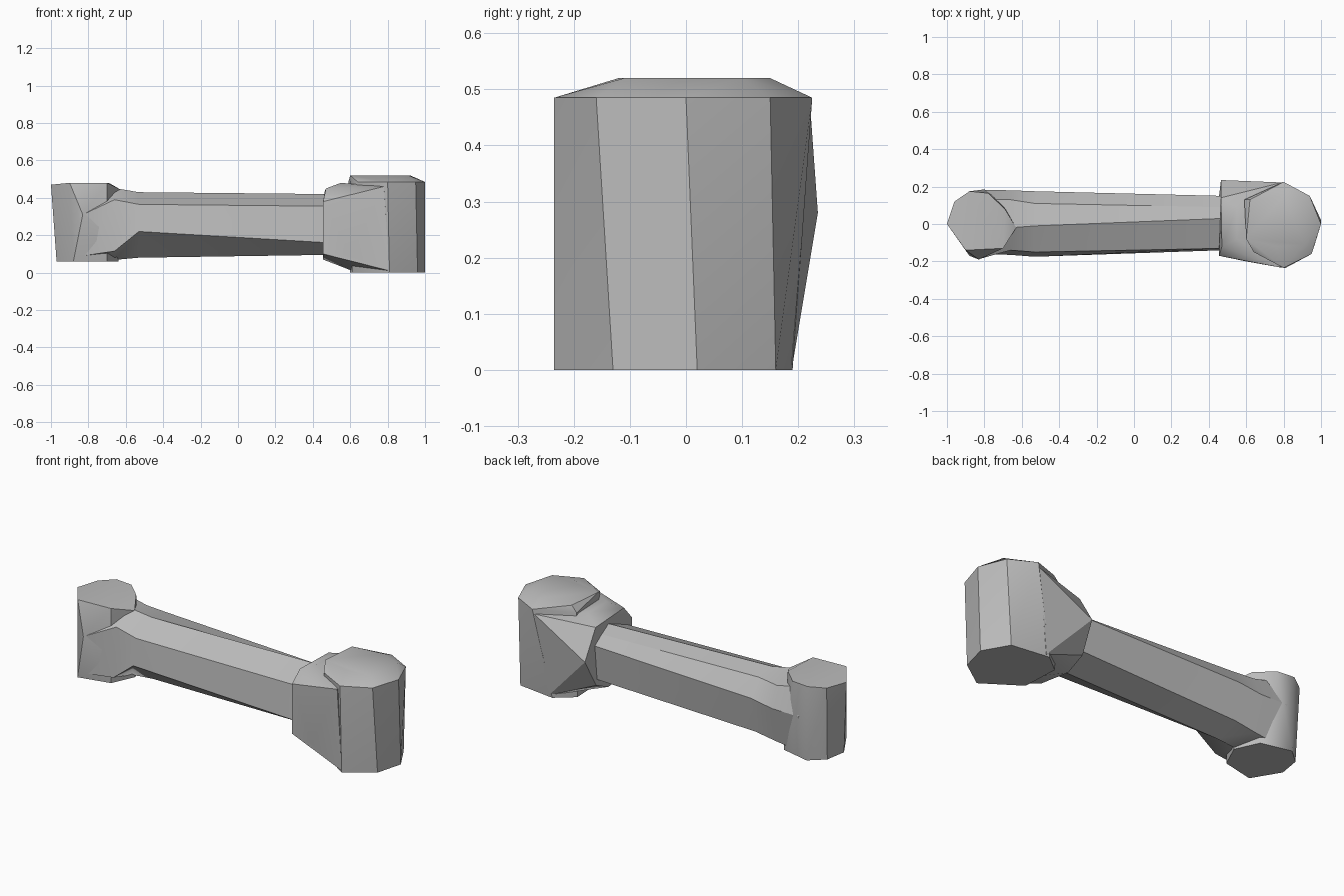
import bpy
import bmesh
import math

cube = bpy.data.objects.get("Cube")
if cube:
    bpy.data.objects.remove(cube, do_unlink=True)

GREY = (0.5, 0.5, 0.5, 1.0)
mat = bpy.data.materials.new("stone grey")
mat.use_nodes = True
mat.diffuse_color = GREY
mat.node_tree.nodes["Principled BSDF"].inputs["Base Color"].default_value = GREY


def finish(name, bm):
    bmesh.ops.recalc_face_normals(bm, faces=bm.faces[:])
    mesh = bpy.data.meshes.new(name)
    bm.to_mesh(mesh)
    bm.free()
    mesh.materials.append(mat)
    obj = bpy.data.objects.new(name, mesh)
    bpy.context.collection.objects.link(obj)
    bpy.ops.object.select_all(action="DESELECT")
    obj.select_set(True)
    bpy.context.view_layer.objects.active = obj
    bpy.ops.object.shade_smooth_by_angle(angle=math.radians(30))


def hull(name, points):
    """Faceted solid wrapped around its corner points."""
    bm = bmesh.new()
    for p in points:
        bm.verts.new(p)
    res = bmesh.ops.convex_hull(bm, input=bm.verts[:])
    loose = {v for v in res["geom_interior"] if isinstance(v, bmesh.types.BMVert)}
    bmesh.ops.delete(bm, geom=list(loose), context="VERTS")
    bmesh.ops.dissolve_limit(bm, angle_limit=0.02, verts=bm.verts[:], edges=bm.edges[:])
    finish(name, bm)


def loft(name, sections):
    """Skin closed (x, [(y, z), ...]) sections and cap both ends."""
    bm = bmesh.new()
    rings = [[bm.verts.new((x, y, z)) for y, z in sec] for x, sec in sections]
    for a, b in zip(rings, rings[1:]):
        for i in range(len(a)):
            j = (i + 1) % len(a)
            bm.faces.new((a[i], a[j], b[j], b[i]))
    bm.faces.new(rings[0])
    bm.faces.new(rings[-1])
    finish(name, bm)


def at_z(z, outline):
    return [(x, y, z) for x, y in outline]


# Large end: slightly tapered barrel with a chamfered top
barrel_top = at_z(0.52, [(0.6, -0.08), (0.76, -0.12), (0.91, -0.11),
                         (0.92, 0.1), (0.8, 0.15), (0.62, 0.13)])
barrel_rim = at_z(0.485, [(1, 0), (0.95, -0.16), (0.8, -0.235), (0.64, -0.15),
                          (0.59, 0.13), (0.8, 0.225), (0.94, 0.15)])
barrel_foot = at_z(0, [(1, 0.02), (0.96, -0.13), (0.81, -0.235), (0.61, -0.1),
                       (0.6, 0.11), (0.7, 0.19), (0.92, 0.16)])
hull("large_end", barrel_top + barrel_rim + barrel_foot)

# Flared collar whose flanks run flush into the barrel
hull("collar", [(0.455, -0.17, 0.38), (0.455, -0.17, 0.1), (0.455, 0.04, 0.07),
                (0.455, 0.15, 0.12), (0.465, 0.235, 0.28), (0.465, 0.14, 0.44),
                (0.47, -0.12, 0.45), (0.55, 0.09, 0.48), (0.55, -0.08, 0.48),
                (0.6, -0.2, 0.09), (0.64, -0.205, 0.37), (0.78, -0.232, 0.46),
                (0.81, -0.234, 0.01), (0.62, 0.2, 0.37), (0.79, 0.222, 0.46),
                (0.62, 0.17, 0.1), (0.72, 0.19, 0.01), (0.61, 0, 0.01)])

# Tapered shaft with seven facets, flaring into the small end
loft("shaft", [
    (-0.83, [(-0.02, 0.46), (0.13, 0.45), (0.183, 0.3), (0.14, 0.08),
             (0, 0.065), (-0.16, 0.09), (-0.188, 0.31)]),
    (-0.66, [(-0.02, 0.452), (0.13, 0.41), (0.18, 0.3), (0.14, 0.1),
             (0, 0.068), (-0.165, 0.115), (-0.14, 0.39)]),
    (-0.53, [(-0.01, 0.43), (0.11, 0.415), (0.175, 0.32), (0.14, 0.12),
             (0, 0.08), (-0.175, 0.22), (-0.15, 0.365)]),
    (0.48, [(0.03, 0.42), (0.09, 0.383), (0.15, 0.34), (0.14, 0.15),
            (0, 0.095), (-0.14, 0.16), (-0.13, 0.355)]),
])

# Small end: faceted knob that bulges at mid height
knob_top = at_z(0.48, [(-0.9, -0.14), (-0.7, -0.13), (-0.69, 0.08),
                       (-0.78, 0.165), (-0.88, 0.175)])
knob_rim = [(-0.96, 0.12, 0.472), (-1, 0, 0.47), (-0.63, -0.02, 0.445)]
knob_foot = at_z(0.06, [(-0.88, -0.17), (-0.7, -0.13), (-0.64, 0), (-0.7, 0.13),
                        (-0.87, 0.17), (-0.95, 0.1), (-0.97, -0.02)])
knob_waist = [(-0.83, -0.19, 0.31), (-0.8, 0.185, 0.3)]
hull("small_end", knob_top + knob_rim + knob_foot + knob_waist)
